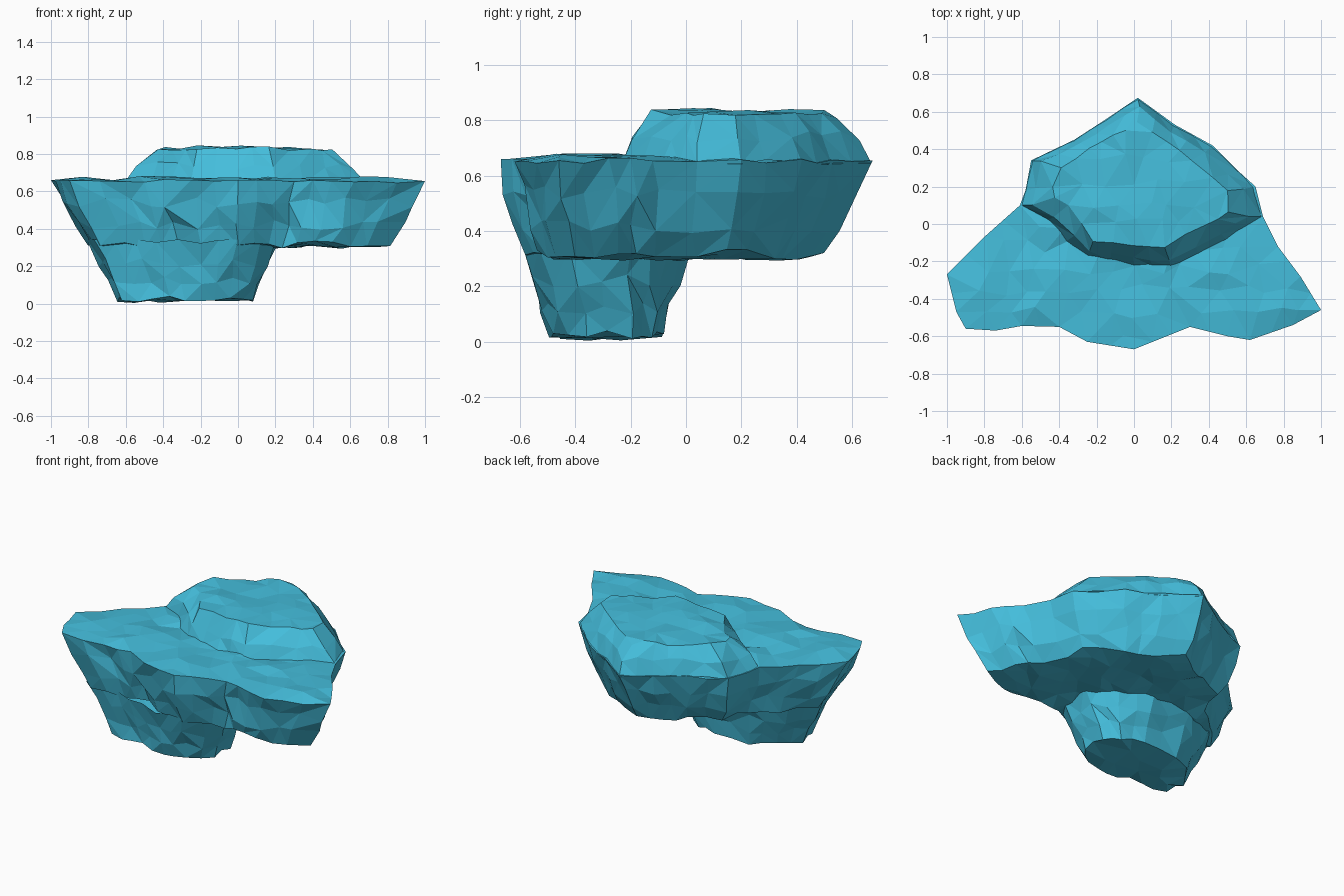
import bpy, bmesh, random
from mathutils import Vector
from mathutils.geometry import delaunay_2d_cdt

if "Cube" in bpy.data.objects:
    bpy.data.objects.remove(bpy.data.objects["Cube"])

random.seed(7)
STEP = 0.13

teal = bpy.data.materials.new("bright_teal_rock")
teal.diffuse_color = (0.058, 0.51, 0.71, 1)
teal.use_nodes = True
teal.node_tree.nodes["Principled BSDF"].inputs["Base Color"].default_value = teal.diffuse_color


def jit(a):
    return random.uniform(-a, a)


def subdivide(outer, inner, step):
    """Split both paired outlines so that no outer edge is longer than step."""
    a, b = [], []
    n = len(outer)
    for i in range(n):
        p, q = Vector(outer[i]), Vector(outer[(i + 1) % n])
        r, s = Vector(inner[i]), Vector(inner[(i + 1) % n])
        k = max(1, round((q - p).length / step))
        for j in range(k):
            a.append(p.lerp(q, j / k))
            b.append(r.lerp(s, j / k))
    return a, b


def cap(bm, ring, z, rough):
    """Fill a ring with an irregular triangle field."""
    pts = [v.co.xy for v in ring]
    n = len(pts)
    inside = []
    for i in range(-9, 10):
        for j in range(-7, 8):
            p = Vector(((i + 0.5 * (j % 2)) * STEP + jit(0.035), j * STEP * 0.9 + jit(0.035)))
            if min((p - q).length for q in pts) > 0.075:
                inside.append(p)
    res = delaunay_2d_cdt(pts + inside, [(i, (i + 1) % n) for i in range(n)],
                          [list(range(n))], 1, 1e-6)
    made = {}

    def vert(i):
        if i not in made:
            src = res[3][i][0] if res[3][i] else n
            made[i] = ring[src] if src < n else bm.verts.new((*res[0][i], z + jit(rough)))
        return made[i]
    for f in res[2]:
        vs = [vert(i) for i in f]
        if len(set(vs)) == 3:
            bm.faces.new(vs)


def rock(name, outer, inner, levels, caps, rough=0.014):
    """Loft from the outer to the inner outline; levels hold (z, blend, jitter)."""
    a, b = subdivide(outer, inner, STEP)
    bm = bmesh.new()
    rings = []
    for z, t, amount in levels:
        ring = []
        for p, q in zip(a, b):
            c = p.lerp(q, t)
            ring.append(bm.verts.new((c.x + jit(amount), c.y + jit(amount),
                                      z + jit(0.01 + amount))))
        rings.append(ring)
    n = len(a)
    for lo, hi in zip(rings, rings[1:]):
        for i in range(n):
            k = (i + 1) % n
            quad = (lo[i], lo[k], hi[k], hi[i])
            if random.random() < 0.5:
                quad = quad[1:] + quad[:1]
            bm.faces.new((quad[0], quad[1], quad[2]))
            bm.faces.new((quad[0], quad[2], quad[3]))
    for i, z in caps:
        cap(bm, rings[i], z, rough)
    bmesh.ops.recalc_face_normals(bm, faces=bm.faces)
    me = bpy.data.meshes.new(name)
    # Open shells: make sure the visible cap faces the right way
    for i, z in caps:
        sign = 1 if i == len(rings) - 1 or i == -1 else -1
        f = max(bm.faces, key=lambda g: sign * g.calc_center_median().z)
        if f.normal.z * sign < 0:
            bmesh.ops.reverse_faces(bm, faces=bm.faces)
    bm.to_mesh(me)
    bm.free()
    me.materials.append(teal)
    ob = bpy.data.objects.new(name, me)
    bpy.context.collection.objects.link(ob)


# Wide middle slab: rim at the top, narrowing downwards
rim = [(0.02, 0.675), (0.22, 0.53), (0.42, 0.42), (0.55, 0.29), (0.65, 0.2), (0.69, 0.04),
       (0.77, -0.12), (0.89, -0.28), (1.0, -0.46), (0.85, -0.54), (0.62, -0.62), (0.5, -0.6),
       (0.3, -0.55), (0.2, -0.59), (0, -0.67), (-0.25, -0.63), (-0.4, -0.55), (-0.6, -0.545),
       (-0.74, -0.57), (-0.9, -0.56), (-0.95, -0.47), (-1.0, -0.27), (-0.79, -0.06),
       (-0.61, 0.1), (-0.58, 0.18), (-0.55, 0.34), (-0.32, 0.45), (-0.15, 0.56)]
underside = [(x * 0.81, y * (0.75 if y > 0 else 0.87)) for x, y in rim]
rock("middle_slab", rim, underside,
     [(0.315, 1, 0.01), (0.42, 0.6, 0.018), (0.54, 0.28, 0.018), (0.655, 0, 0)],
     [(0, 0.305), (3, 0.667)])

# Raised plateau at the back
foot = [(x * 0.995, y * 0.995) for x, y in rim[:6]] + [
    (0.5, -0.09), (0.35, -0.16), (0.2, -0.23), (0, -0.22), (-0.25, -0.17), (-0.36, -0.09),
    (-0.46, 0.02)] + [(x * 0.995, y * 0.995) for x, y in rim[23:]]
crest = [(0.02, 0.54), (0.17, 0.44), (0.31, 0.34), (0.42, 0.25), (0.5, 0.18), (0.5, 0.06),
         (0.4, 0.0), (0.28, -0.06), (0.16, -0.13), (0, -0.11), (-0.22, -0.1), (-0.28, 0.0),
         (-0.35, 0.1), (-0.43, 0.14), (-0.43, 0.2), (-0.39, 0.3), (-0.24, 0.4), (-0.11, 0.47)]
rock("upper_plateau", foot, crest,
     [(0.65, 0, 0), (0.74, 0.36, 0.013), (0.825, 1, 0.006)], [(2, 0.834)])

# Lower foot of the rock, front left
neck = [(0.2, -0.42), (0.23, -0.2), (0.07, -0.06), (-0.15, 0.02), (-0.45, 0.0), (-0.68, -0.1),
        (-0.81, -0.28), (-0.77, -0.49), (-0.55, -0.49), (-0.2, -0.58), (0, -0.59), (0.12, -0.53)]
base = [(0.08, -0.36), (0.08, -0.2), (0, -0.12), (-0.15, -0.08), (-0.4, -0.09), (-0.55, -0.17),
        (-0.65, -0.3), (-0.62, -0.44), (-0.45, -0.46), (-0.2, -0.5), (-0.05, -0.48), (0.03, -0.43)]
rock("lower_foot", neck, base,
     [(0.025, 1, 0.006), (0.12, 0.78, 0.013), (0.22, 0.4, 0.013), (0.335, 0, 0.004)],
     [(0, 0.015)], rough=0.012)
